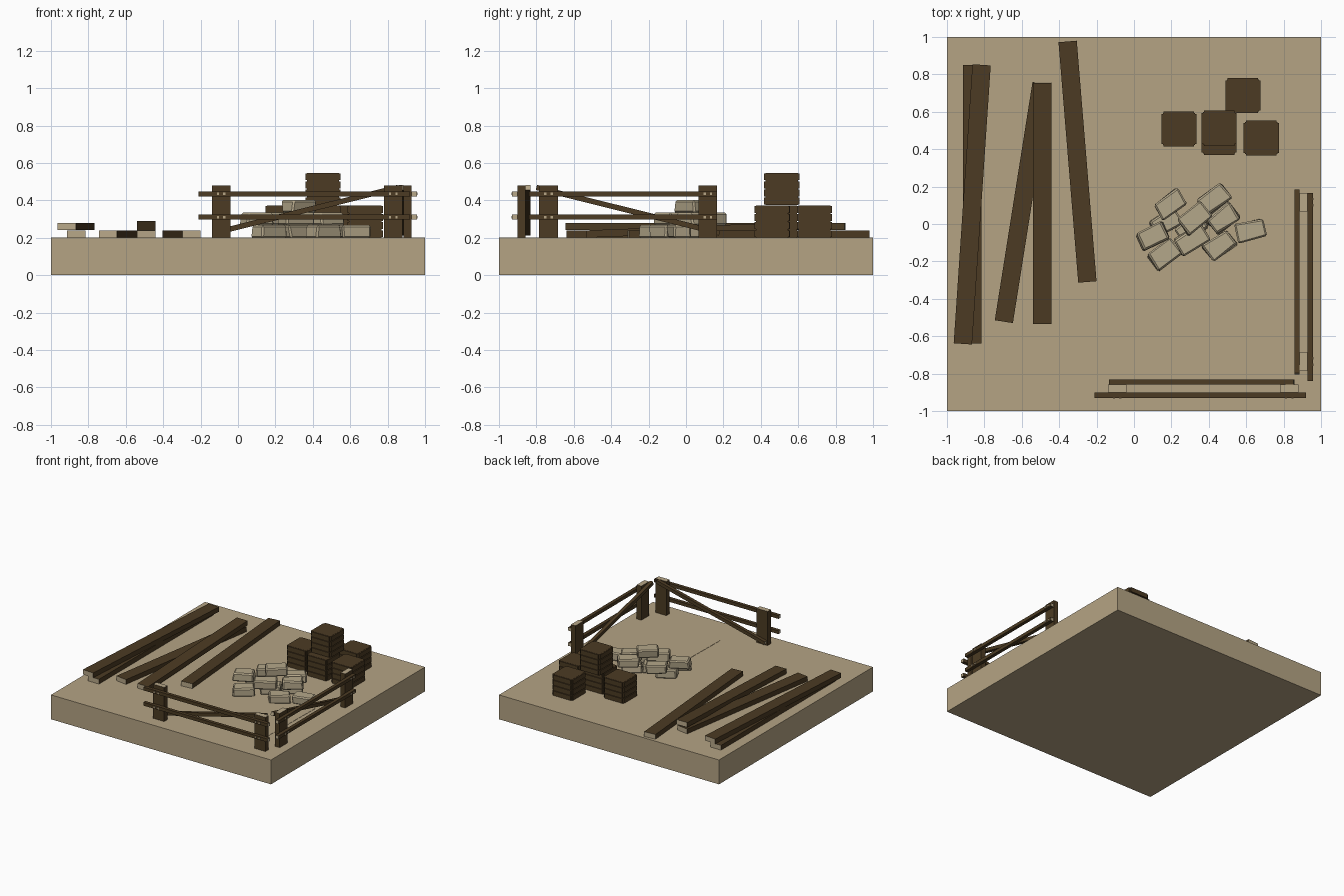
import bpy, bmesh, math, random
from mathutils import Matrix, Vector, Euler

if "Cube" in bpy.data.objects:
    bpy.data.objects.remove(bpy.data.objects["Cube"])

random.seed(4)


def material(name, rgb):
    m = bpy.data.materials.new(name)
    lin = [((c / 255 + 0.055) / 1.055) ** 2.4 for c in rgb]
    m.diffuse_color = (*lin, 1)
    m.use_nodes = True
    m.node_tree.nodes["Principled BSDF"].inputs["Base Color"].default_value = m.diffuse_color
    return m


SAND = material("sand", (181, 164, 132))
WOOD = material("dark_wood", (76, 59, 35))
CUT = material("cut_wood", (184, 168, 137))
STONE = material("pale_stone", (180, 167, 138))


def finish(name, bm, *mats):
    me = bpy.data.meshes.new(name)
    bm.to_mesh(me)
    bm.free()
    for m in mats:
        me.materials.append(m)
    ob = bpy.data.objects.new(name, me)
    bpy.context.collection.objects.link(ob)
    return ob


def add_box(bm, size, loc, rot=(0, 0, 0), end_axis=None):
    """Box; faces across end_axis get the second material."""
    mat = Matrix.Translation(loc) @ Euler(rot).to_matrix().to_4x4()
    geo = bmesh.ops.create_cube(bm, size=1, matrix=Matrix.Diagonal((*size, 1)))
    faces = {f for v in geo["verts"] for f in v.link_faces}
    bm.normal_update()
    if end_axis is not None:
        for f in faces:
            f.material_index = int(abs(f.normal[end_axis]) > 0.9)
    bmesh.ops.transform(bm, matrix=mat, verts=geo["verts"])


def box(name, size, loc, mats, rot=(0, 0, 0), end_axis=None):
    bm = bmesh.new()
    add_box(bm, size, loc, rot, end_axis)
    return finish(name, bm, *mats)


# ground slab and thin patch of trodden earth
box("ground", (2, 2, 0.2), (0, 0, 0.1), [SAND])
box("ground_patch", (0.54, 0.66, 0.004), (0.475, -0.40, 0.2), [SAND], (0, 0, -0.02))

# loose beams: length, centre, rotation
BEAMS = [
    (1.49, (-0.865, 0.105, 0.22), (0, 0, 0)),
    (1.495, (-0.865, 0.105, 0.26), (0, 0, -0.067)),
    (1.29, (-0.595, 0.115, 0.22), (0, 0, -0.157)),
    (1.29, (-0.49, 0.11, 0.245), (0.039, 0, 0)),
    (1.29, (-0.302, 0.333, 0.22), (0, 0, 0.082)),
]
for i, (length, loc, rot) in enumerate(BEAMS):
    box(f"beam_{i + 1}", (0.098, length, 0.039), loc, [WOOD, CUT], rot, 1)


# fences: built along local x, front facing -y, then placed
def fence(name, posts, rails, brace, z_left, z_right, place):
    made = []
    for i, px in enumerate(posts):
        made.append(box(f"{name}_post_{i + 1}", (0.1, 0.042, 0.28), (px, 0, 0.34), [WOOD, CUT], end_axis=2))
    nails = bmesh.new()
    for i, z in enumerate((0.31, 0.435)):
        made.append(box(f"{name}_rail_{i + 1}", (rails[1] - rails[0], 0.028, 0.027),
                        (sum(rails) / 2, -0.035, z), [WOOD, CUT], end_axis=0))
        for px in posts:
            for dx in (-0.017, 0.017):
                add_box(nails, (0.012, 0.006, 0.012), (px + dx, -0.05, z))
    dx, dz = brace[1] - brace[0], z_right - z_left
    made.append(box(f"{name}_brace", (math.hypot(dx, dz), 0.028, 0.028),
                    (sum(brace) / 2, 0.035, (z_left + z_right) / 2), [WOOD, CUT],
                    (0, -math.atan2(dz, dx), 0), 0))
    made.append(finish(f"{name}_nails", nails, CUT))
    for ob in made:
        ob.matrix_world = place


fence("front_fence", (-0.09, 0.83), (-0.21, 0.92), (-0.13, 0.855), 0.225, 0.469,
      Matrix.Translation((0, -0.88, 0)))
fence("side_fence", (-0.735, 0.117), (-0.84, 0.165), (-0.80, 0.18), 0.469, 0.225,
      Matrix.Translation((0.907, 0, 0)) @ Matrix.Rotation(math.pi / 2, 4, "Z"))


# crates: a core with four slatted layers, notched at the corners
def crate(name, x, y, z):
    bm = bmesh.new()
    add_box(bm, (0.172, 0.172, 0.172), (x, y, z + 0.086))
    for k in range(4):
        zc = z + 0.0215 + k * 0.0435
        add_box(bm, (0.188, 0.162, 0.037), (x, y, zc))
        add_box(bm, (0.162, 0.188, 0.037), (x, y, zc))
    finish(name, bm, WOOD)


for i, c in enumerate([(0.24, 0.508, 0.2), (0.582, 0.687, 0.2), (0.455, 0.462, 0.2),
                       (0.68, 0.46, 0.2), (0.455, 0.512, 0.374)]):
    crate(f"crate_{i + 1}", *c)

# stone pile: x, y, layer, turn in degrees
STONES = [
    (0.165, -0.16, 0, 36), (0.455, -0.115, 0, 36), (0.62, -0.035, 0, 15),
    (0.17, 0.01, 0, 30), (0.31, -0.02, 0, 36), (0.44, 0.08, 0, 36),
    (0.10, -0.06, 1, 27), (0.195, 0.105, 1, 36), (0.31, -0.085, 1, 30),
    (0.43, 0.13, 1, 36), (0.475, 0.025, 1, 36), (0.32, 0.03, 2, 38),
]
for i, (x, y, layer, turn) in enumerate(STONES):
    bm = bmesh.new()
    add_box(bm, (0.16, 0.10, 0.068), (0, 0, 0))
    for v in bm.verts:
        v.co += Vector((random.uniform(-1, 1), random.uniform(-1, 1), 0)) * 0.009
    bmesh.ops.bevel(bm, geom=bm.edges[:], offset=0.009, segments=1, affect="EDGES")
    bmesh.ops.transform(bm, verts=bm.verts, matrix=Matrix.Translation((x, y, 0.233 + layer * 0.067))
                        @ Matrix.Rotation(math.radians(turn), 4, "Z"))
    finish(f"stone_{i + 1}", bm, STONE)
